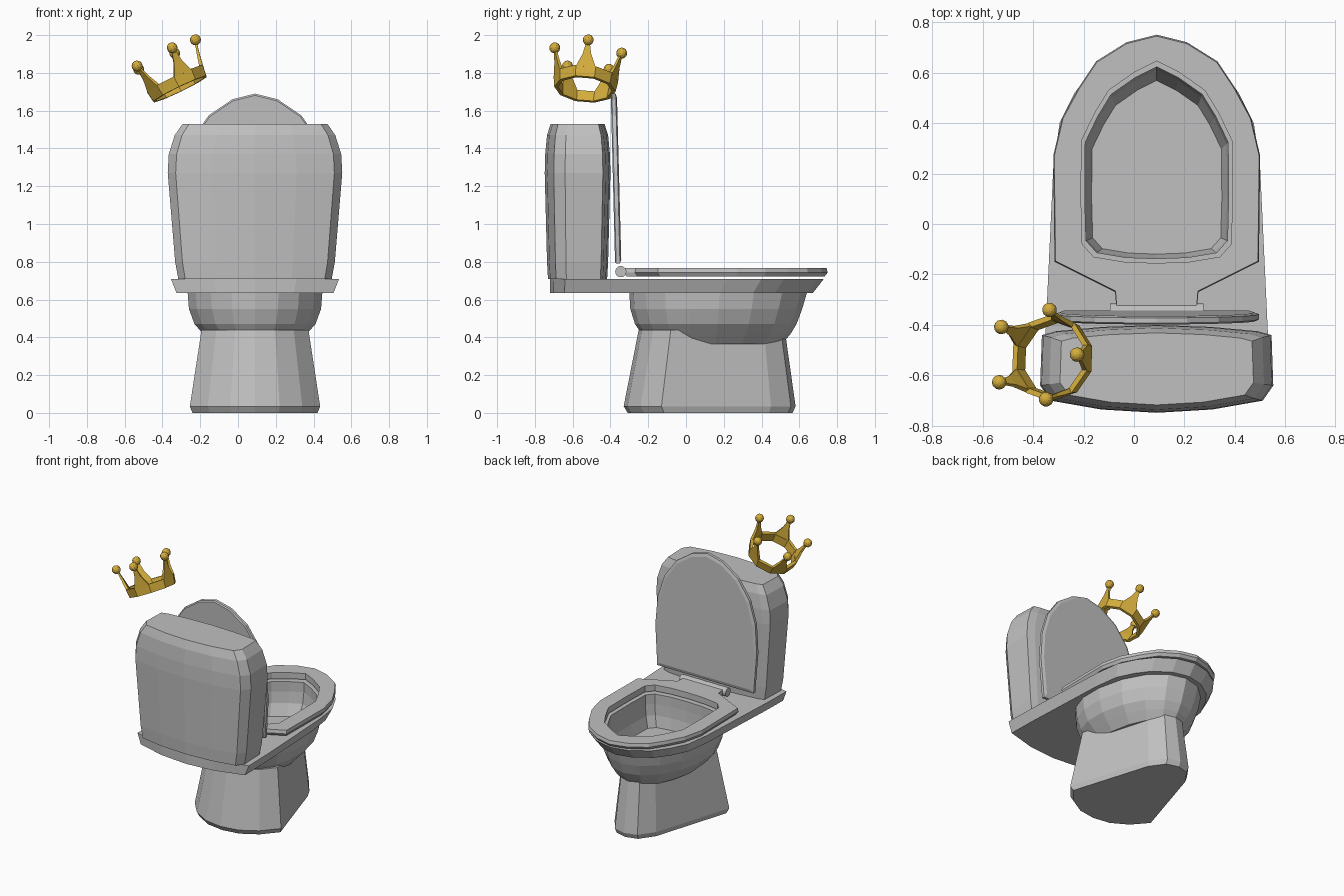
import bpy, bmesh, math
from mathutils import Matrix, Vector

if "Cube" in bpy.data.objects:
    bpy.data.objects.remove(bpy.data.objects["Cube"])

CX = 0.09  # the toilet stands a little right of the origin


def material(name, rgb):
    m = bpy.data.materials.new(name)
    m.diffuse_color = (*rgb, 1)
    m.use_nodes = True
    m.node_tree.nodes["Principled BSDF"].inputs["Base Color"].default_value = m.diffuse_color
    return m


GREY = material("grey ceramic", (0.53, 0.53, 0.53))
GOLD = material("gold", (0.66, 0.42, 0.045))


def finish(name, bm, mat, matrix=None):
    bmesh.ops.recalc_face_normals(bm, faces=bm.faces)
    me = bpy.data.meshes.new(name)
    bm.to_mesh(me)
    bm.free()
    me.materials.append(mat)
    ob = bpy.data.objects.new(name, me)
    ob.matrix_world = matrix or Matrix.Translation((CX, 0, 0))
    bpy.context.collection.objects.link(ob)
    return ob


def add_loft(bm, rings, closed=False):
    """Bridge equal-sized rings; cap the ends, or join last to first."""
    vs = [[bm.verts.new(p) for p in r] for r in rings]
    n = len(vs[0])
    pairs = list(zip(vs, vs[1:])) + ([(vs[-1], vs[0])] if closed else [])
    for a, b in pairs:
        for i in range(n):
            j = (i + 1) % n
            bm.faces.new((a[i], a[j], b[j], b[i]))
    if not closed:
        bm.faces.new(vs[0])
        bm.faces.new(vs[-1])


def loft(name, rings, mat, closed=False, matrix=None):
    bm = bmesh.new()
    add_loft(bm, rings, closed)
    return finish(name, bm, mat, matrix)


def mirror(half):
    return half + [(-x, y) for x, y in reversed(half[1:-1])]


def ring(outline, z, sx=1.0, sy=None, yc=0.2):
    sy = sx if sy is None else sy
    return [(x * sx, yc + (y - yc) * sy, z) for x, y in outline]


def egg(front, back, half, z, yc=0.08, n=9):
    pts = []
    for i in range(n + 1):
        t = math.pi * i / n
        c = math.cos(t)
        pts.append((half * math.sin(t), yc + c * (front - yc if c > 0 else yc - back)))
    return ring(mirror(pts), z)


# pedestal
foot = mirror([(0, .58), (.09, .555), (.165, .45), (.345, -.13),
               (.25, -.24), (.13, -.31), (0, -.33)])
loft("pedestal", [ring(foot, 0, .96), ring(foot, .035),
                  ring(foot, .44, .82, .85)], GREY)

# bowl: outer shell, then down inside
hole = mirror([(0, .645), (.09, .60), (.19, .53), (.245, .44), (.298, .33),
               (.30, .1), (.295, -.08), (.25, -.13), (.13, -.15), (0, -.155)])
loft("bowl", [egg(.51, -.17, .23, .365), egg(.555, -.235, .28, .42),
              egg(.585, -.27, .325, .47), egg(.615, -.295, .355, .55),
              egg(.64, -.30, .362, .635),
              ring(hole, .64, .95), ring(hole, .56, .93, yc=.15),
              ring(hole, .48, .86, yc=.1)], GREY)

# rim deck that carries the tank
deck = mirror([(0, .73), (.13, .70), (.25, .62), (.325, .52), (.385, .40),
               (.41, .22), (.44, -.42), (.445, -.64), (.22, -.70), (0, -.72)])
loft("rim_deck", [ring(deck, .635, .935, .96, yc=-.72), ring(deck, .71),
                  ring(hole, .71, .95), ring(hole, .635, .95)], GREY, closed=True)

# seat
seat = mirror([(0, .75), (.12, .72), (.24, .645), (.31, .54), (.375, .42),
               (.41, .27), (.405, -.15), (.165, -.27), (.16, -.33), (0, -.33)])
loft("seat", [ring(seat, .722, .97), ring(seat, .742), ring(seat, .766, .99),
              ring(hole, .766), ring(hole, .722)], GREY, closed=True)

# hinge
bm = bmesh.new()
bmesh.ops.create_cone(bm, cap_ends=True, segments=12, radius1=.03, radius2=.03, depth=.37,
                      matrix=Matrix.Translation((0, -.345, .748)) @ Matrix.Rotation(math.pi / 2, 4, 'Y'))
finish("hinge", bm, GREY)

# lid, standing open and leaning slightly back
lid = mirror([(0, 1.69), (.12, 1.66), (.245, 1.575), (.34, 1.44), (.39, 1.28),
              (.405, 1.08), (.385, .79), (0, .79)])


def lid_ring(d, s):
    return [(x * s, -.36 + d - (z - .8) * .025, 1.24 + (z - 1.24) * s) for x, z in lid]


loft("lid", [lid_ring(-.016, .98), lid_ring(-.01, 1), lid_ring(.01, 1),
             lid_ring(.017, .95)], GREY)

# tank
tank = mirror([(0, -.40), (.22, -.408), (.40, -.425), (.455, -.44), (.462, -.64),
               (.42, -.70), (.22, -.735), (0, -.748)])
loft("tank", [ring(tank, z, sx, sy, -.575) for z, sx, sy in (
    (.71, .88, .90), (.80, .915, .93), (1.27, 1, 1), (1.37, .988, .985),
    (1.47, .92, .93), (1.53, .83, .82))], GREY)

# crown, tilted over the tank corner
crown = (Matrix.Translation((-.307, -.535, 1.714))
         @ Matrix.Rotation(math.radians(-25.8), 4, 'Y')
         @ Matrix.Rotation(math.radians(-5), 4, 'X'))


def circle(r, z, n=10):
    return [(r * math.cos((i + .5) * math.tau / n), r * math.sin((i + .5) * math.tau / n), z)
            for i in range(n)]


loft("crown_band", [circle(.163, 0), circle(.172, .06), circle(.150, .06),
                    circle(.143, 0)], GOLD, closed=True, matrix=crown)

spikes, balls = bmesh.new(), bmesh.new()
for k in range(5):
    turn = Matrix.Rotation(k * math.tau / 5, 4, 'Z')
    section = lambda r0, r1, w, z: [turn @ Vector(p) for p in (
        (r0, -w, z), (r1, -w, z), (r1, w, z), (r0, w, z))]
    add_loft(spikes, [section(.143, .163, .052, .055), section(.160, .175, .022, .125),
                      section(.180, .190, .008, .195)])
    bmesh.ops.create_uvsphere(balls, u_segments=12, v_segments=8, radius=.029,
                              matrix=turn @ Matrix.Translation((.187, 0, .2)))
finish("crown_spikes", spikes, GOLD, crown)
finish("crown_balls", balls, GOLD, crown)
